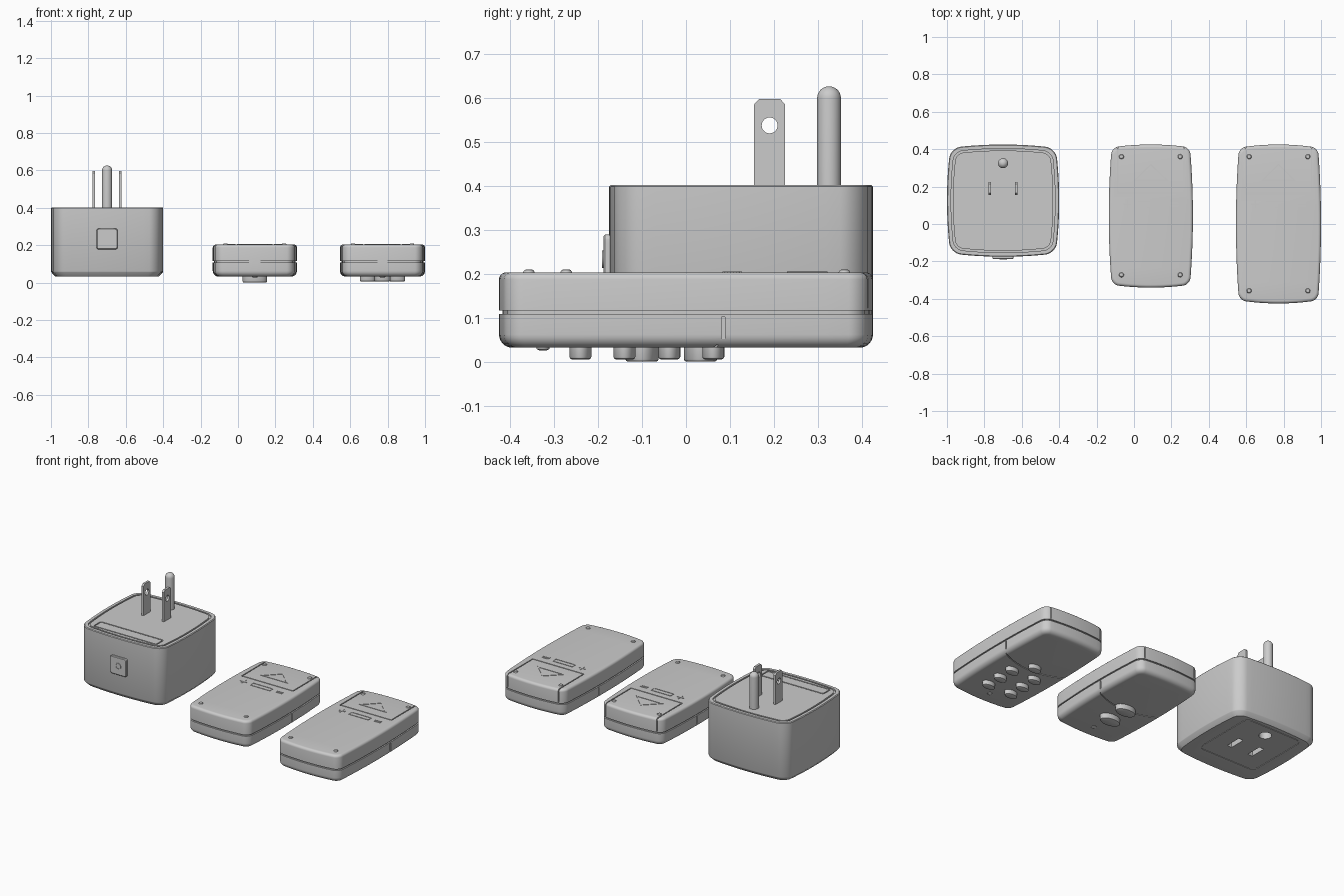
import bpy, bmesh
from math import sin, cos, pi

if "Cube" in bpy.data.objects:
    bpy.data.objects.remove(bpy.data.objects["Cube"])


def finish(bm, name, angle=35):
    bmesh.ops.recalc_face_normals(bm, faces=bm.faces[:])
    me = bpy.data.meshes.new(name)
    bm.to_mesh(me)
    bm.free()
    ob = bpy.data.objects.new(name, me)
    bpy.context.collection.objects.link(ob)
    smooth(ob, angle)
    return ob


def smooth(ob, angle=35):
    bpy.ops.object.select_all(action='DESELECT')
    ob.select_set(True)
    bpy.context.view_layer.objects.active = ob
    bpy.ops.object.shade_smooth_by_angle(angle=angle * pi / 180)


def outline(cx, cy, hw, hd, r, kx=0.0, ky=0.0, n=8, side=14):
    """Rounded rectangle whose sides bow outwards."""
    pts = []
    for q, (sx, sy) in enumerate([(1, 1), (-1, 1), (-1, -1), (1, -1)]):
        for i in range(n + 1):
            a = (q + i / n) * pi / 2
            pts.append((sx * (hw - r) + r * cos(a), sy * (hd - r) + r * sin(a)))
        nx, ny = [(-1, 1), (-1, -1), (1, -1), (1, 1)][q]
        a = (q + 1) * pi / 2
        end = (nx * (hw - r) + r * cos(a), ny * (hd - r) + r * sin(a))
        s = pts[-1]
        for i in range(1, side):
            t = i / side
            pts.append((s[0] + (end[0] - s[0]) * t, s[1] + (end[1] - s[1]) * t))
    return [(cx + x * (1 - kx * (y / hd) ** 2), cy + y * (1 - ky * (x / hw) ** 2))
            for x, y in pts]


def loft(name, rings, closed=False):
    """Bridge rings given as (points, z); cap the ends or join them."""
    bm = bmesh.new()
    vs = [[bm.verts.new((x, y, z)) for x, y in pts] for pts, z in rings]
    pairs = list(zip(vs, vs[1:])) + ([(vs[-1], vs[0])] if closed else [])
    for a, b in pairs:
        for i in range(len(a)):
            j = (i + 1) % len(a)
            bm.faces.new((a[i], a[j], b[j], b[i]))
    if not closed:
        bm.faces.new(vs[0])
        bm.faces.new(vs[-1])
    return finish(bm, name)


def prism(name, pts, z0, z1):
    return loft(name, [(pts, z0), (pts, z1)])


def frame(name, outer, inner, z0, z1):
    return loft(name, [(outer, z0), (outer, z1), (inner, z1), (inner, z0)], True)


def box(name, x0, x1, y0, y1, z0, z1):
    return prism(name, [(x0, y0), (x1, y0), (x1, y1), (x0, y1)], z0, z1)


def ellipse(cx, cy, rx, ry, n=32):
    return [(cx + rx * cos(2 * pi * i / n), cy + ry * sin(2 * pi * i / n)) for i in range(n)]


def cut(ob, cutters):
    for c in cutters:
        m = ob.modifiers.new('cut', 'BOOLEAN')
        m.operation, m.solver, m.object = 'DIFFERENCE', 'EXACT', c
        bpy.ops.object.select_all(action='DESELECT')
        bpy.context.view_layer.objects.active = ob
        ob.select_set(True)
        bpy.ops.object.modifier_apply(modifier=m.name)
        bpy.data.objects.remove(c)
    smooth(ob)


def cap_button(name, cx, cy, rx, ry, z):
    """Oval button protruding downwards with a softened edge."""
    loft(name, [(ellipse(cx, cy, rx - .006, ry - .006), z),
                (ellipse(cx, cy, rx - .002, ry - .002), z + .002),
                (ellipse(cx, cy, rx, ry), z + .006), (ellipse(cx, cy, rx, ry), .045)])


# ---- plug-in socket unit ----
PX, PY = -0.7, 0.125


def plug_ring(i, z):
    return outline(PX, PY, .3 - i, .3 - i, max(.06 - i * .6, .02), .06, .06), z


plug = loft('outlet_body', [plug_ring(i, z) for i, z in [
    (.028, .035), (.022, .036), (.002, .058), (0, .063), (0, .401), (.004, .405),
    (.022, .405), (.022, .396), (.032, .396), (.032, .405)]])
slots = [box('slot_cutter', PX + s * .075 - .016, PX + s * .075 + .016, .08, .18, .02, .10)
         for s in (-1, 1)]
slots.append(prism('ground_cutter', ellipse(PX, .30, .036, .036), .02, .10))
slots.append(frame('panel_cutter', outline(PX, .17, .2, .21, .04), outline(PX, .17, .195, .205, .035),
                   .02, .038))
# recessed label strips beside the top rim
slots.append(frame('strip_cutter', outline(PX, -.085, .22, .038, .012),
                   outline(PX, -.085, .213, .031, .008), .400, .42))
cut(plug, slots)

# flat prongs with a round hole
for s, side in ((-1, 'left'), (1, 'right')):
    bm = bmesh.new()
    prof = [(.155, .37), (.225, .37), (.225, .588), (.214, .6), (.166, .6), (.155, .588)]
    x = PX + s * .071
    f = bm.faces.new([bm.verts.new((x - .007, y, z)) for y, z in prof])
    g = bmesh.ops.extrude_face_region(bm, geom=[f])
    bmesh.ops.translate(bm, vec=(.014, 0, 0),
                        verts=[v for v in g['geom'] if isinstance(v, bmesh.types.BMVert)])
    blade = finish(bm, side + '_prong')
    bpy.ops.mesh.primitive_cylinder_add(vertices=32, radius=.018, depth=.1,
                                        location=(x, .19, .54), rotation=(0, pi / 2, 0))
    cut(blade, [bpy.context.object])

# round ground pin with domed tip
R = .027
loft('ground_pin', [(ellipse(PX, .325, R, R), .37)] +
     [(ellipse(PX, .325, R * cos(a), R * cos(a)), .602 + R * sin(a))
      for a in [i * pi / 16 for i in range(8)]])

# front push button, modelled flat then stood up
btn = loft('power_button', [(outline(0, 0, .056, .056, .012), 0), (outline(0, 0, .056, .056, .012), .026),
                            (outline(0, 0, .052, .052, .009), .03)])
btn.rotation_euler = (pi / 2, 0, 0)
btn.location = (PX, -.158, .236)
ring = frame('button_icon_ring', ellipse(0, 0, .02, .02), ellipse(0, 0, .014, .014), 0, .005)
ring.rotation_euler = (pi / 2, 0, 0)
ring.location = (PX, -.186, .236)


# ---- handheld remotes lying face down ----
def remote(tag, cx, hw, y0, y1):
    cy, hd = (y0 + y1) / 2, (y1 - y0) / 2

    def ring(i, z):
        return outline(cx, cy, hw - i, hd - i, max(.04 - i * .6, .015), .07, .04), z
    lower = [(.03 * (1 - sin(a)), .035 + .03 * (1 - cos(a))) for a in [i * pi / 12 for i in range(7)]]
    upper = [(.016 * (1 - cos(a)), .19 + .016 * sin(a)) for a in [i * pi / 10 for i in range(6)]]
    body = loft(tag + '_case', [ring(i, z) for i, z in
                lower + [(0, .111), (.008, .111), (.008, .119), (0, .119)] + upper])
    # battery door seam, curved face seam and side seams
    w, g, b = .18, .006, .16
    door = [(cx - w, .5), (cx - w, b), (cx + w, b), (cx + w, .5),
            (cx + w - g, .5), (cx + w - g, b + g), (cx - w + g, b + g), (cx - w + g, .5)]
    ts = [-1 + i / 10 for i in range(21)]
    arc = [(t * .24, .085 - .07 * (1 - t * t)) for t in ts]
    seam = [(cx + x, y - .003) for x, y in arc] + [(cx + x, y + .003) for x, y in reversed(arc)]
    cutters = [prism('door_cutter', door, .199, .23), prism('seam_cutter', seam, .02, .041)]
    for s in (-1, 1):
        xs = sorted((cx + s * (hw - .006), cx + s * (hw + .03)))
        cutters.append(box('side_cutter', *xs, .081, .089, .055, .105))
        cutters.append(box('back_cutter', cx + s * (w - .003) - .003, cx + s * (w - .003) + .003,
                           y1 - .019, y1 + .03, .125, .203))
    cut(body, cutters)
    # domed screw feet
    for n, (sx, y) in enumerate([(sx, y) for sx in (-1, 1) for y in (y1 - .065, y0 + .068)]):
        x = cx + sx * .157
        loft(f'{tag}_foot_{n}', [(ellipse(x, y, r, r, 20), z) for r, z in
                                 [(.013, .2), (.013, .207), (.010, .2115), (.005, .213)]])
    # raised warning triangle, polarity marks and plain battery symbol

    def tri(k):
        return [(cx + .02 - k * 1.9, .232 + k), (cx + .11 - .02 + k * -1.9 + k * 1.9, .232 + k)]
    outer = [(cx - .095, .23), (cx + .095, .23), (cx, .322)]
    inner = [(cx - .078, .237), (cx + .078, .237), (cx, .313)]
    frame(tag + '_triangle_mark', outer, inner, .2, .2085)
    box(tag + '_plus_bar_a', cx - .147, cx - .103, .101, .109, .2, .2085)
    box(tag + '_plus_bar_b', cx - .129, cx - .121, .083, .127, .2, .2083)
    for y in (.098, .112):
        box(tag + '_minus_bar', cx + .103, cx + .147, y - .004, y + .004, .2, .2085)
    frame(tag + '_battery_mark', outline(cx, .105, .07, .018, .006),
          outline(cx, .105, .065, .013, .004), .2, .2085)
    # indicator light on the face
    loft(tag + '_indicator', [(ellipse(cx, y0 + .1, r, r, 20), z) for r, z in
                              [(.009, .029), (.015, .032), (.015, .04)]])
    return cx


small = remote('small_remote', .09, .225, -.34, .425)
for n, y in enumerate((-.10, .033)):
    cap_button(f'small_remote_button_{n}', small, y, .065, .038, .003)

large = remote('large_remote', .7725, .2275, -.425, .425)
for y in (-.24, -.14, -.038):
    for s in (-1, 1):
        cap_button('large_remote_button', large + s * .08, y, .041, .025, .008)
cap_button('large_remote_top_button', large, .062, .041, .025, .008)

# rest everything exactly on the ground
bpy.context.view_layer.update()
low = min((o.matrix_world @ v.co).z for o in bpy.data.objects for v in o.data.vertices)
for o in bpy.data.objects:
    o.location.z -= low
